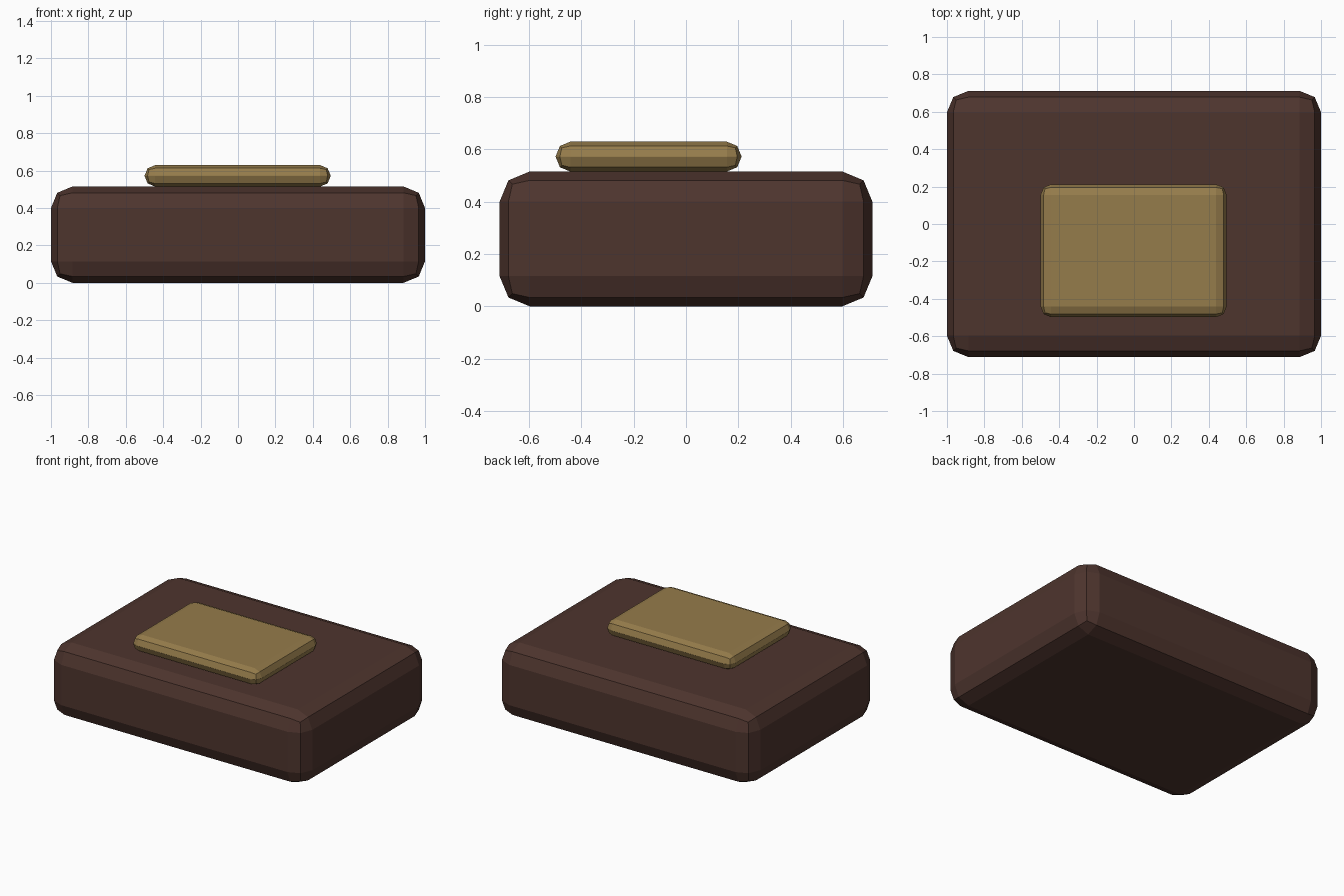
import bpy

cube = bpy.data.objects.get("Cube")
if cube:
    bpy.data.objects.remove(cube, do_unlink=True)


def make_material(name, rgb):
    mat = bpy.data.materials.new(name)
    mat.use_nodes = True
    color = (*rgb, 1.0)
    mat.diffuse_color = color
    mat.node_tree.nodes["Principled BSDF"].inputs["Base Color"].default_value = color
    return mat


def rounded_block(name, size, center, bevel, mat):
    bpy.ops.mesh.primitive_cube_add(size=1, location=center)
    obj = bpy.context.object
    obj.name = name
    obj.scale = size
    bpy.ops.object.transform_apply(location=False, rotation=False, scale=True)
    mod = obj.modifiers.new("Rounded edges", "BEVEL")
    mod.width = bevel
    mod.segments = 2
    mod.limit_method = "NONE"
    obj.data.materials.append(mat)
    return obj


brown = make_material("dark brown", (0.076, 0.035, 0.027))
gold = make_material("dull gold", (0.300, 0.200, 0.070))

# Thick body slab
rounded_block("body", (2.0, 1.424, 0.515), (0, 0, 0.2575), 0.115, brown)

# Thin plate resting on top, set toward the front
rounded_block("top_plate", (0.995, 0.71, 0.114), (-0.002, -0.143, 0.572), 0.056, gold)
